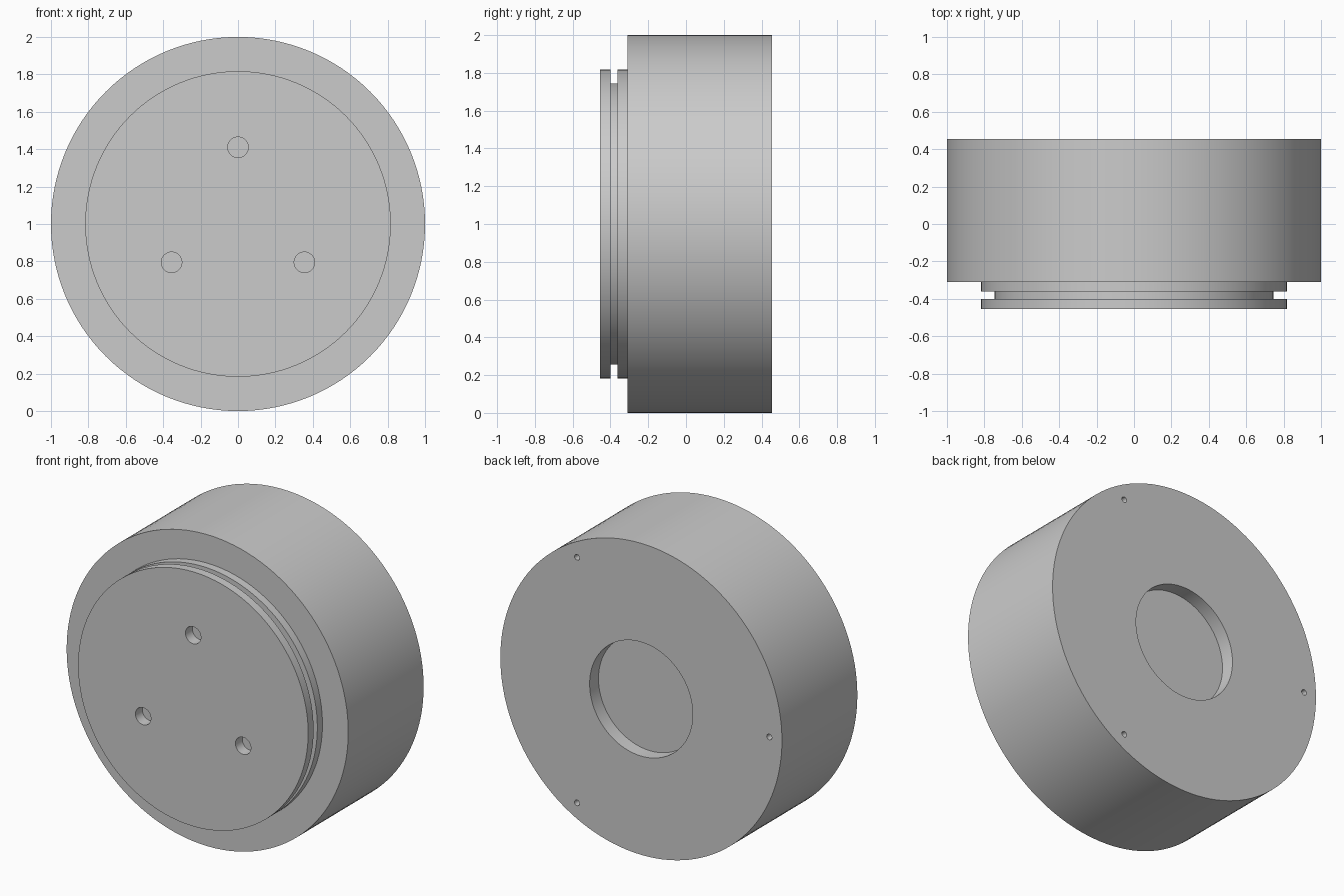
import bpy, bmesh, math
from mathutils import Matrix, Vector

cube = bpy.data.objects.get("Cube")
if cube:
    bpy.data.objects.remove(cube, do_unlink=True)

CENTRE = Vector((0, 0, 1))
FRONT, BACK = -0.455, 0.455

grey = bpy.data.materials.new("machined_grey")
grey.use_nodes = True
colour = (0.6, 0.6, 0.6, 1)
grey.diffuse_color = colour
grey.node_tree.nodes["Principled BSDF"].inputs["Base Color"].default_value = colour


def add_object(name, bm):
    mesh = bpy.data.meshes.new(name)
    bm.to_mesh(mesh)
    bm.free()
    mesh.materials.append(grey)
    obj = bpy.data.objects.new(name, mesh)
    bpy.context.collection.objects.link(obj)
    return obj


def lathe(name, profile, steps=128):
    """Turn (radius, y) points around the horizontal y axis."""
    bm = bmesh.new()
    verts = [bm.verts.new((r, y, CENTRE.z)) for r, y in profile]
    edges = [bm.edges.new(pair) for pair in zip(verts, verts[1:])]
    bmesh.ops.spin(bm, geom=verts + edges, cent=CENTRE, axis=(0, 1, 0),
                   angle=math.tau, steps=steps)
    bmesh.ops.remove_doubles(bm, verts=bm.verts, dist=1e-4)
    bmesh.ops.recalc_face_normals(bm, faces=bm.faces)
    return add_object(name, bm)


def hole_cutter(name, circle, first_angle, radius, depth, face_y):
    """Three drills spaced evenly on a bolt circle."""
    bm = bmesh.new()
    for i in range(3):
        a = first_angle + i * math.tau / 3
        pos = CENTRE + Vector((circle * math.cos(a), face_y, circle * math.sin(a)))
        bmesh.ops.create_cone(
            bm, cap_ends=True, segments=32, radius1=radius, radius2=radius,
            depth=2 * depth,
            matrix=Matrix.Translation(pos) @ Matrix.Rotation(math.pi / 2, 4, "X"))
    obj = add_object(name, bm)
    obj.hide_render = True
    return obj


# Turned body: grooved front boss, wide drum and round recess in the back
body = lathe("body", [
    (0, FRONT), (0.817, FRONT),
    (0.817, -0.4), (0.745, -0.4), (0.745, -0.362), (0.817, -0.362),
    (0.817, -0.31), (1, -0.31), (1, BACK),
    (0.366, BACK), (0.366, 0.365), (0, 0.365)])

# Blind holes in the front and back faces
cutters = [
    hole_cutter("front_hole_cutter", 0.41, math.pi / 2, 0.055, 0.07, FRONT),
    hole_cutter("back_hole_cutter", 0.91, math.pi, 0.018, 0.05, BACK)]

bpy.ops.object.select_all(action="DESELECT")
bpy.context.view_layer.objects.active = body
body.select_set(True)
for cutter in cutters:
    mod = body.modifiers.new("holes", "BOOLEAN")
    mod.operation = "DIFFERENCE"
    mod.solver = "EXACT"
    mod.object = cutter
    bpy.ops.object.modifier_apply(modifier=mod.name)
    bpy.data.objects.remove(cutter, do_unlink=True)

bpy.ops.object.shade_smooth_by_angle(angle=math.radians(30))
